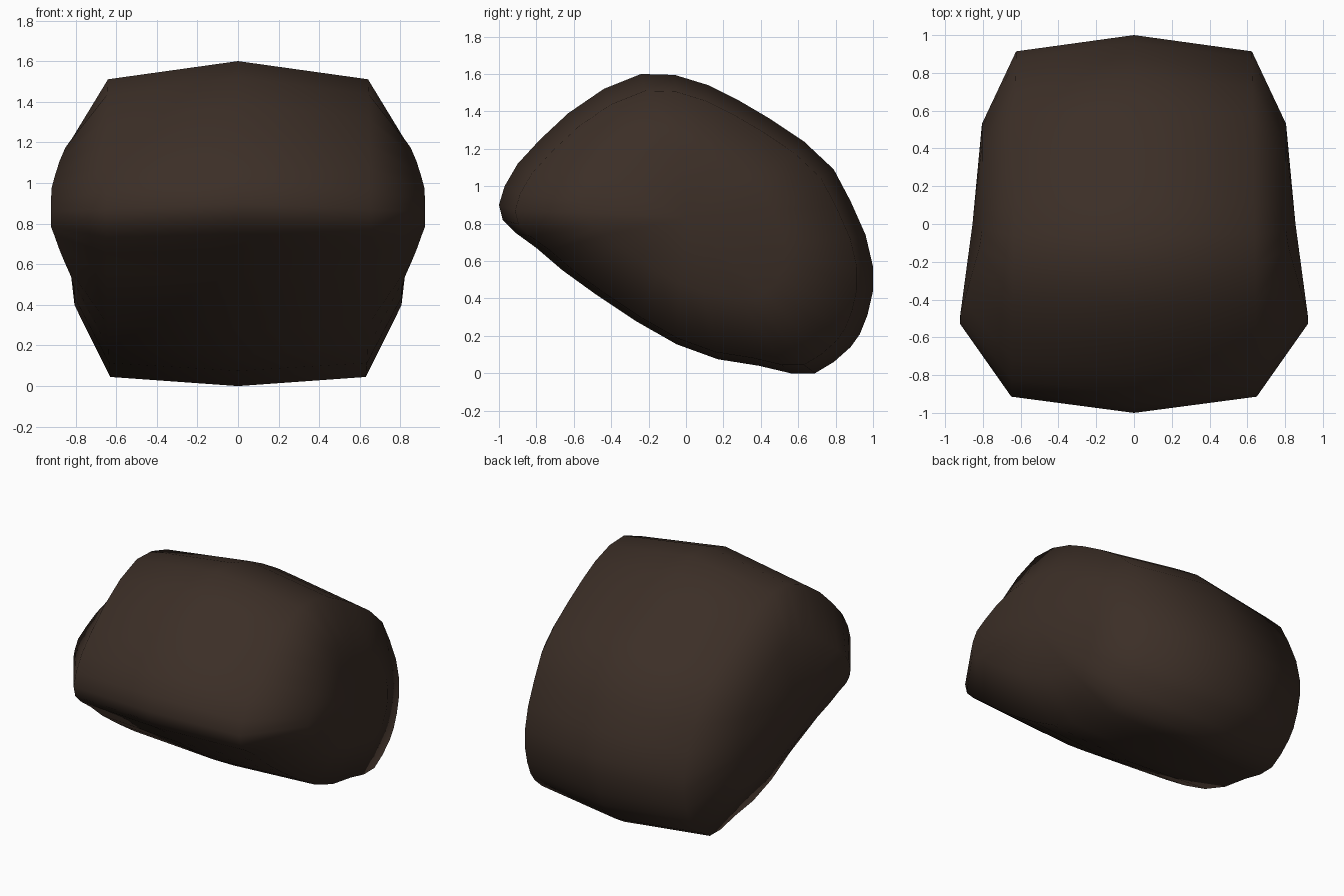
import bpy, bmesh

if "Cube" in bpy.data.objects:
    bpy.data.objects.remove(bpy.data.objects["Cube"])

# Side outline (y, z) of the pebble at its middle
profile = [(-1.0, .9), (-.97, 1.0), (-.9, 1.12), (-.78, 1.25), (-.63, 1.39), (-.44, 1.52),
           (-.24, 1.6), (-.06, 1.595), (.12, 1.54), (.28, 1.46), (.45, 1.36), (.63, 1.24),
           (.79, 1.09), (.88, .92), (.96, .74), (1.0, .57), (1.0, .44), (.97, .31),
           (.93, .21), (.88, .14), (.79, .06), (.69, 0), (.56, 0), (.39, .04), (.17, .075),
           (-.05, .155), (-.27, .28), (-.48, .42), (-.66, .55), (-.8, .67), (-.91, .75),
           (-.98, .82)]


def shoulder_x(y):
    return .637 - .014 * y


def cheek_x(y):
    # the side flares outwards towards the front
    return .805 + .115 * min(1, max(0, (-y - .08) / .4))


bm = bmesh.new()


def ring(scale_y, scale_z, offset_z, x_of_y, side):
    return [bm.verts.new((side * x_of_y(y * scale_y), y * scale_y, z * scale_z + offset_z))
            for y, z in profile]


def bridge(a, b):
    n = len(a)
    for i in range(n):
        j = (i + 1) % n
        bm.faces.new((a[i], a[j], b[j], b[i]))


# Both halves: middle, shoulder and cheek rings, closed by a shallow fan
middle = ring(1, 1, 0, lambda y: 0, 1)
for side in (-1, 1):
    shoulder = ring(.914, .916, .045, shoulder_x, side)
    cheek = ring(.53, .512, .398, cheek_x, side)
    bridge(middle, shoulder)
    bridge(shoulder, cheek)
    centre = bm.verts.new((side * .855, 0, .83))
    for i in range(len(cheek)):
        bm.faces.new((cheek[i], cheek[(i + 1) % len(cheek)], centre))

bmesh.ops.recalc_face_normals(bm, faces=bm.faces)
for f in bm.faces:
    f.smooth = True
mesh = bpy.data.meshes.new("rounded_body")
bm.to_mesh(mesh)
bm.free()
body = bpy.data.objects.new("rounded_body", mesh)
bpy.context.collection.objects.link(body)

# Dark brown surface
mat = bpy.data.materials.new("dark_brown")
mat.diffuse_color = (.045, .028, .02, 1)
mat.use_nodes = True
mat.node_tree.nodes["Principled BSDF"].inputs["Base Color"].default_value = mat.diffuse_color
mesh.materials.append(mat)
